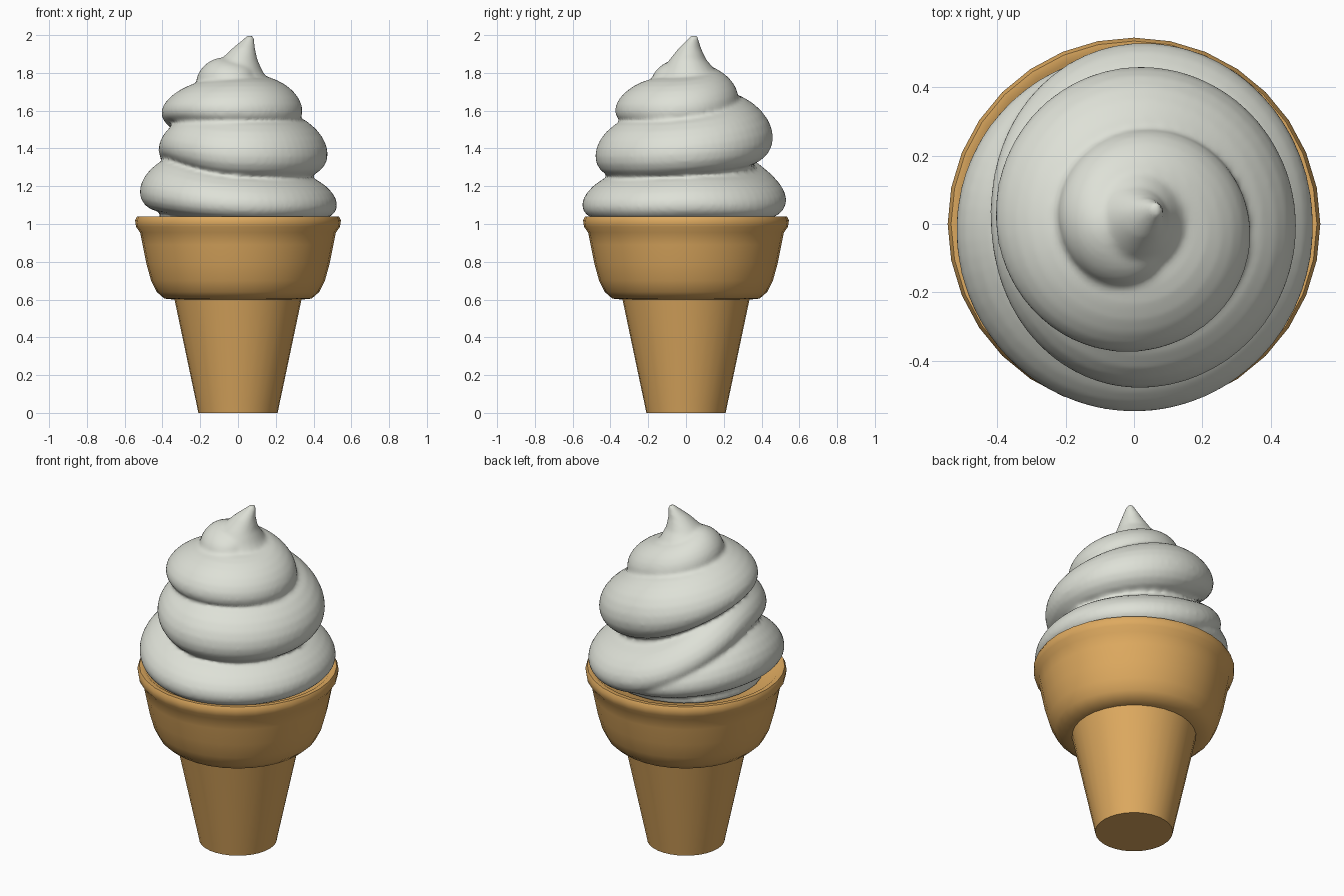
import bpy, bmesh, math

cube = bpy.data.objects.get("Cube")
if cube:
    bpy.data.objects.remove(cube, do_unlink=True)


def material(name, color):
    mat = bpy.data.materials.new(name)
    mat.use_nodes = True
    mat.diffuse_color = color
    mat.node_tree.nodes["Principled BSDF"].inputs["Base Color"].default_value = color
    return mat


def loft(bm, rings):
    """Skin a list of equally long point rings and cap both ends."""
    loops = [[bm.verts.new(p) for p in ring] for ring in rings]
    n = len(loops[0])
    for a, b in zip(loops, loops[1:]):
        for i in range(n):
            j = (i + 1) % n
            bm.faces.new((a[i], a[j], b[j], b[i]))
    bm.faces.new(loops[0][::-1])
    bm.faces.new(loops[-1])


def circle(x, y, z, r, n):
    steps = [math.tau * i / n for i in range(n)]
    return [(x + r * math.cos(a), y + r * math.sin(a), z) for a in steps]


def make_object(name, bm, mat):
    mesh = bpy.data.meshes.new(name)
    bm.normal_update()
    bm.to_mesh(mesh)
    bm.free()
    obj = bpy.data.objects.new(name, mesh)
    bpy.context.collection.objects.link(obj)
    mesh.materials.append(mat)
    return obj


def catmull(p, t):
    a, b, c, d = p
    return [0.5 * (2 * q + (r - o) * t + (2 * o - 5 * q + 4 * r - s) * t ** 2
                   + (3 * q - o - 3 * r + s) * t ** 3)
            for o, q, r, s in zip(a, b, c, d)]


wafer = material("wafer", (0.73, 0.40, 0.115, 1))
cream = material("cream", (0.73, 0.75, 0.68, 1))

# Wafer cup: tapered stem, rounded bowl and rolled rim
profile = [(0.21, 0), (0.218, 0.04), (0.336, 0.6), (0.39, 0.605), (0.43, 0.64),
           (0.46, 0.7), (0.485, 0.79), (0.505, 0.89), (0.518, 0.955),
           (0.54, 0.985), (0.545, 1.02), (0.535, 1.04), (0.51, 1.04), (0.46, 1.0)]
bm = bmesh.new()
loft(bm, [circle(0, 0, z, r, 32) for r, z in profile])
cup = make_object("wafer_cup", bm, wafer)

# Swirl keys, one per quarter turn from the back: outer radius, height, half thickness
keys = [(0.50, 1.08, 0.11), (0.50, 1.10, 0.11),
        (0.52, 1.17, 0.15), (0.55, 1.10, 0.12), (0.525, 1.10, 0.12), (0.53, 1.13, 0.13),
        (0.42, 1.40, 0.13), (0.48, 1.36, 0.16), (0.475, 1.37, 0.16), (0.46, 1.46, 0.17),
        (0.405, 1.59, 0.11), (0.375, 1.6, 0.12), (0.34, 1.6, 0.13), (0.275, 1.67, 0.12),
        (0.22, 1.75, 0.10), (0.18, 1.75, 0.08), (0.08, 1.77, 0.06), (0.05, 1.77, 0.05)]
STEPS, SIDES = 16, 24
rings = []
for k in range(1, len(keys) - 2):
    for s in range(STEPS):
        t = s / STEPS
        radius, height, half = catmull(keys[k - 1:k + 3], t)
        angle = math.pi / 2 * (k + t)
        width = min(0.2, radius * 0.5)
        ring = []
        for i in range(SIDES):
            a = -math.tau * i / SIDES
            r = radius - width * (1 - math.cos(a))
            z = height + half * math.sin(a) + 0.25 * width * (1 - math.cos(a))
            ring.append((r * math.cos(angle), r * math.sin(angle), z))
        rings.append(ring)
bm = bmesh.new()
loft(bm, rings)

# Solid core inside the swirl
core = [(0.42, 1.0), (0.4, 1.2), (0.33, 1.4), (0.24, 1.6), (0.13, 1.74)]
loft(bm, [circle(0, 0, z, r, 32) for r, z in core])

# Curled tip
tip = [(0.01, 0.05, 1.62, 0.21), (-0.02, 0.02, 1.75, 0.19), (-0.015, 0.015, 1.81, 0.145),
       (0.005, 0.01, 1.87, 0.098), (0.03, 0.02, 1.93, 0.06), (0.052, 0.035, 1.97, 0.034),
       (0.068, 0.045, 2.0, 0.015)]
loft(bm, [circle(*section, 24) for section in tip])
bmesh.ops.recalc_face_normals(bm, faces=bm.faces)
swirl = make_object("cream_swirl", bm, cream)

# Fuse the swirl into one soft mass
fuse = swirl.modifiers.new("fuse", "REMESH")
fuse.mode = "VOXEL"
fuse.voxel_size = 0.012
fuse.use_smooth_shade = True
soften = swirl.modifiers.new("soften", "SMOOTH")
soften.factor = 0.5
soften.iterations = 5

for obj in (cup, swirl):
    bpy.ops.object.select_all(action="DESELECT")
    obj.select_set(True)
    bpy.context.view_layer.objects.active = obj
    bpy.ops.object.shade_smooth_by_angle(angle=math.radians(50))
